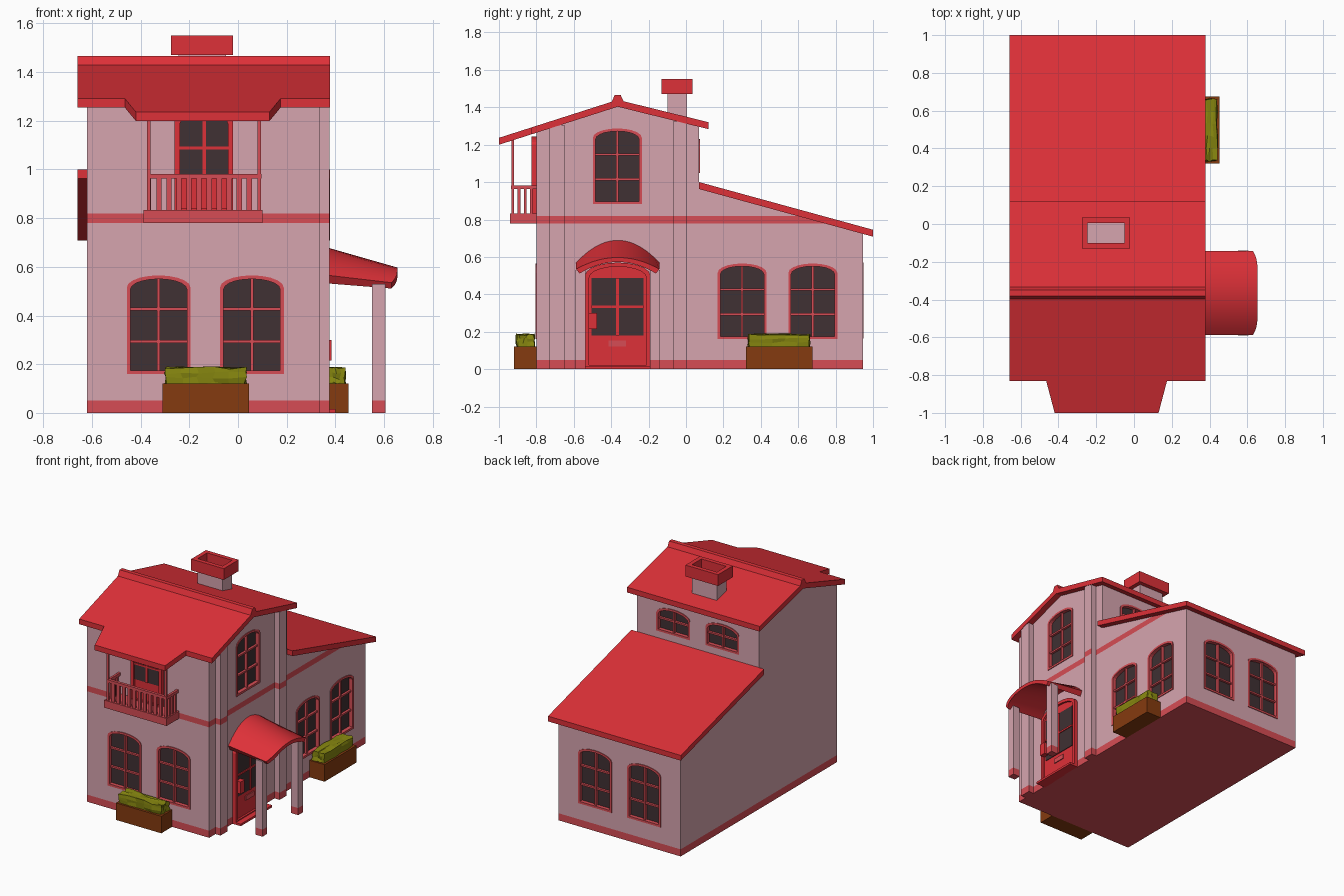
import bpy, bmesh, math, random
from mathutils import Vector

if "Cube" in bpy.data.objects:
    bpy.data.objects.remove(bpy.data.objects["Cube"])

random.seed(4)


def material(name, r, g, b):
    m = bpy.data.materials.new(name)
    m.diffuse_color = [*(((c + 0.055) / 1.055) ** 2.4 for c in (r, g, b)), 1]
    m.use_nodes = True
    m.node_tree.nodes["Principled BSDF"].inputs["Base Color"].default_value = m.diffuse_color
    return m


PINK = material("pink_wall", 0.84, 0.645, 0.685)
RED = material("red", 0.87, 0.19, 0.22)
BAND = material("soft_red_trim", 0.84, 0.30, 0.33)
GLASS = material("dark_glass", 0.25, 0.19, 0.20)
BROWN = material("brown_planter", 0.52, 0.23, 0.06)
GREEN = material("olive_leaves", 0.53, 0.53, 0.06)

# Placement of (u, z, depth) on each wall
FRONT = lambda u, z, d: (u, -0.8 - d, z)
RIGHT = lambda u, z, d: (0.335 + d, u, z)
BACK = lambda u, z, d: (u, 0.945 + d, z)
UPPER_BACK = lambda u, z, d: (u, 0.07 + d, z)
FLAT = lambda u, v, d: (u, v, d)


def loft(bm, a, b):
    va, vb = [bm.verts.new(p) for p in a], [bm.verts.new(p) for p in b]
    bm.faces.new(va)
    bm.faces.new(vb[::-1])
    for i in range(len(a)):
        j = (i + 1) % len(a)
        bm.faces.new((va[i], va[j], vb[j], vb[i]))


def prism(bm, pts, place, d0, d1):
    loft(bm, [place(*p, d0) for p in pts], [place(*p, d1) for p in pts])


def rect(u0, u1, z0, z1):
    return [(u0, z0), (u1, z0), (u1, z1), (u0, z1)]


def box(bm, x0, x1, y0, y1, z0, z1):
    prism(bm, rect(x0, x1, y0, y1), FLAT, z0, z1)


def ring(bm, outer, inner, place, d0, d1):
    n = len(outer)
    loops = [[bm.verts.new(place(*p, d)) for p in pts]
             for pts, d in ((outer, d0), (outer, d1), (inner, d1), (inner, d0))]
    for k in range(4):
        a, b = loops[k], loops[(k + 1) % 4]
        for i in range(n):
            j = (i + 1) % n
            bm.faces.new((a[i], a[j], b[j], b[i]))


def finish(name, bm, *mats):
    bmesh.ops.recalc_face_normals(bm, faces=bm.faces)
    me = bpy.data.meshes.new(name)
    bm.to_mesh(me)
    bm.free()
    for m in mats:
        me.materials.append(m)
    ob = bpy.data.objects.new(name, me)
    bpy.context.collection.objects.link(ob)
    return ob


def arch(c, w, z0, spring, top, inset=0.0, n=10):
    h, r = w / 2 - inset, top - spring
    pts = [(c - h, z0 + inset), (c + h, z0 + inset)]
    return pts + [(c + h * math.cos(math.pi * i / n),
                   spring - inset / 2 + (r - inset / 2) * math.sin(math.pi * i / n)) for i in range(n + 1)]


def banded(bm):
    # red skirting all round, red belt on front and right
    for z in (0.05, 0.78, 0.82):
        bmesh.ops.bisect_plane(bm, geom=bm.verts[:] + bm.edges[:] + bm.faces[:],
                               plane_co=(0, 0, z), plane_no=(0, 0, 1))
    bmesh.ops.recalc_face_normals(bm, faces=bm.faces)
    for f in bm.faces:
        z = f.calc_center_median().z
        f.normal_update()
        belt = 0.78 < z < 0.82 and (f.normal.y < -0.5 or f.normal.x > 0.3)
        f.material_index = int(z < 0.05 or belt)


# Roof heights along y
front_z = lambda y: 1.44 + 0.32 * (y + 0.365)
rear_z = lambda y: 1.44 - 0.247 * (y + 0.365)
low_z = lambda y: 1.0 - 0.274 * (y - 0.07)

# Walls
walls = bmesh.new()
prism(walls, [(-0.8, 0), (0.945, 0), (0.945, low_z(0.945) - 0.015), (0.07, 0.985),
              (0.07, rear_z(0.07) - 0.015), (-0.365, 1.425), (-0.8, front_z(-0.8) - 0.015)],
      lambda y, z, x: (x, y, z), -0.62, 0.335)
banded(walls)
walls = finish("walls", walls, PINK, BAND)

# Windows: recess cutter, glass and frame
cutters = bmesh.new()


def window(name, place, c, z0, w=0.262, h=0.405, rise=0.05, rows=3):
    top = z0 + h
    spring = top - rise
    outer = arch(c, w, z0, spring, top)
    prism(cutters, outer, place, -0.025, 0.05)
    bm = bmesh.new()
    prism(bm, outer, place, -0.03, -0.022)
    finish(name + "_glass", bm, GLASS)
    bm = bmesh.new()
    ring(bm, outer, arch(c, w, z0, spring, top, 0.015), place, -0.024, 0.005)
    prism(bm, rect(c - 0.006, c + 0.006, z0 + 0.01, top - 0.008), place, -0.024, -0.004)
    for i in range(1, rows):
        z = z0 + 0.133 * i if rows == 3 else z0 + h * i / rows
        prism(bm, rect(c - w / 2 + 0.01, c + w / 2 - 0.01, z - 0.006, z + 0.006), place, -0.024, -0.006)
    finish(name + "_frame", bm, BAND)


for i, c in enumerate((-0.326, 0.057)):
    window(f"front_window_{i}", FRONT, c, 0.16)
    window(f"back_window_{i}", BACK, c - 0.008, 0.165)
    window(f"upper_back_window_{i}", UPPER_BACK, c - 0.008, 1.05, h=0.18, rows=2)
for i, (c, z) in enumerate(((0.30, 0.16), (0.678, 0.16), (-0.367, 0.882))):
    window(f"side_window_{i}", RIGHT, c, z)

cutter = finish("window_cutter", cutters, PINK)
cutter.hide_render = True
mod = walls.modifiers.new("recess", "BOOLEAN")
mod.operation, mod.solver, mod.object = "DIFFERENCE", "EXACT", cutter
dg = bpy.context.evaluated_depsgraph_get()
cut = bpy.data.meshes.new_from_object(walls.evaluated_get(dg))
walls.modifiers.clear()
walls.data = cut
bpy.data.objects.remove(cutter)

# Side pilasters
for name, y0, y1, top in (("front_pilaster", -0.73, -0.65, 1.305), ("rear_pilaster", -0.07, 0.005, 1.325)):
    bm = bmesh.new()
    box(bm, 0.33, 0.375, y0, y1, 0, top)
    banded(bm)
    finish(name, bm, PINK, BAND)


# Roofs
def roof(name, outline, height, t=0.037):
    bm = bmesh.new()
    loft(bm, [(x, y, height(y) - t) for x, y in outline], [(x, y, height(y)) for x, y in outline])
    finish(name, bm, RED)


roof("front_roof", [(-0.66, -0.365), (-0.66, -0.83), (-0.465, -0.83), (-0.42, -1.0), (0.13, -1.0),
                    (0.175, -0.83), (0.378, -0.83), (0.378, -0.365)], front_z)
roof("rear_roof", rect(-0.66, 0.378, -0.365, 0.12), rear_z)
roof("lower_roof", rect(-0.66, 0.378, 0.07, 1.0), low_z)
bm = bmesh.new()
prism(bm, [(-0.4, 1.425), (-0.38, 1.467), (-0.35, 1.467), (-0.33, 1.425)],
      lambda y, z, x: (x, y, z), -0.66, 0.378)
finish("ridge_cap", bm, RED)

# Chimney
bm = bmesh.new()
box(bm, -0.245, -0.05, -0.10, 0.005, 1.28, 1.475)
finish("chimney_stack", bm, PINK)
bm = bmesh.new()
ring(bm, rect(-0.275, -0.02, -0.13, 0.035), rect(-0.245, -0.05, -0.10, 0.005), FLAT, 1.47, 1.55)
finish("chimney_cap", bm, RED)


# Doors
def door(name, place, c, w, z0, spring, top, g):
    bm = bmesh.new()
    prism(bm, arch(c, w, z0, spring, top), place, -0.01, 0.012)
    ring(bm, arch(c, w, z0, spring, top), arch(c, w, z0, spring, top, 0.022), place, 0, 0.026)
    u, zm = (g[0] + g[1]) / 2, (g[2] + g[3]) / 2
    prism(bm, rect(u - 0.007, u + 0.007, g[2], g[3]), place, 0.01, 0.022)
    prism(bm, rect(g[0], g[1], zm - 0.006, zm + 0.006), place, 0.01, 0.022)
    finish(name, bm, RED)
    bm = bmesh.new()
    prism(bm, rect(*g), place, 0.01, 0.016)
    finish(name + "_glass", bm, GLASS)


door("front_door", RIGHT, -0.365, 0.35, 0, 0.50, 0.57, (-0.505, -0.228, 0.18, 0.487))
door("balcony_door", FRONT, -0.14, 0.24, 0.82, 1.20, 1.245, (-0.242, -0.036, 0.975, 1.2))
bm = bmesh.new()
box(bm, 0.345, 0.385, -0.52, -0.475, 0.215, 0.30)
box(bm, 0.33, 0.40, -0.54, -0.19, 0, 0.015)
finish("door_handle_and_sill", bm, RED)
bm = bmesh.new()
prism(bm, rect(-0.415, -0.32, 0.12, 0.153), RIGHT, 0.01, 0.018)
finish("mail_slot", bm, BAND)

# Porch canopy and posts
bm = bmesh.new()
ts = [i / 10 - 1 for i in range(21)]


def canopy_section(x, eave, rise, thick, rounding):
    pts = [(x - rounding * t ** 6, -0.365 + 0.222 * t, eave + rise * (1 - t * t)) for t in ts]
    return pts + [(px, -0.365 + (y + 0.365) * 0.92, z - thick) for px, y, z in pts[::-1]]


loft(bm, canopy_section(0.33, 0.57, 0.12, 0.035, 0), canopy_section(0.655, 0.535, 0.062, 0.024, 0.025))
canopy = finish("porch_canopy", bm, RED)
bpy.context.view_layer.objects.active = canopy
canopy.select_set(True)
bpy.ops.object.shade_smooth_by_angle(angle=math.radians(30))
for i, y in enumerate((-0.59, -0.192)):
    bm = bmesh.new()
    box(bm, 0.55, 0.605, y, y + 0.052, 0, 0.53)
    banded(bm)
    finish(f"porch_post_{i}", bm, PINK, BAND)

# Balcony
bm = bmesh.new()
box(bm, -0.388, 0.10, -0.94, -0.79, 0.78, 0.833)
finish("balcony_floor", bm, BAND)
bm = bmesh.new()
box(bm, -0.373, 0.096, -0.936, -0.916, 0.962, 0.982)
for x in (-0.373, 0.08):
    box(bm, x, x + 0.016, -0.936, -0.8, 0.962, 0.982)
    box(bm, x, x + 0.014, -0.933, -0.919, 0.83, 1.24)
    for i in range(1, 4):
        y = -0.926 + i * 0.033
        box(bm, x + 0.001, x + 0.015, y - 0.007, y + 0.007, 0.83, 0.965)
for i in range(1, 11):
    x = -0.366 + i * 0.0412
    box(bm, x - 0.011, x + 0.011, -0.933, -0.919, 0.83, 0.965)
finish("balcony_railing", bm, BAND)


# Planters with hedges
def planter(name, x0, x1, y0, y1):
    bm = bmesh.new()
    box(bm, x0, x1, y0, y1, 0, 0.12)
    finish(name + "_box", bm, BROWN)
    bm = bmesh.new()
    box(bm, x0 + 0.014, x1 - 0.014, y0 + 0.014, y1 - 0.014, 0.08, 0.185)
    bmesh.ops.subdivide_edges(bm, edges=bm.edges[:], cuts=4, use_grid_fill=True)
    for v in bm.verts:
        v.co += Vector([random.uniform(-0.006, 0.006) for _ in range(3)])
    finish(name + "_hedge", bm, GREEN)


planter("front_planter", -0.31, 0.045, -0.92, -0.80)
planter("side_planter", 0.335, 0.453, 0.32, 0.675)
